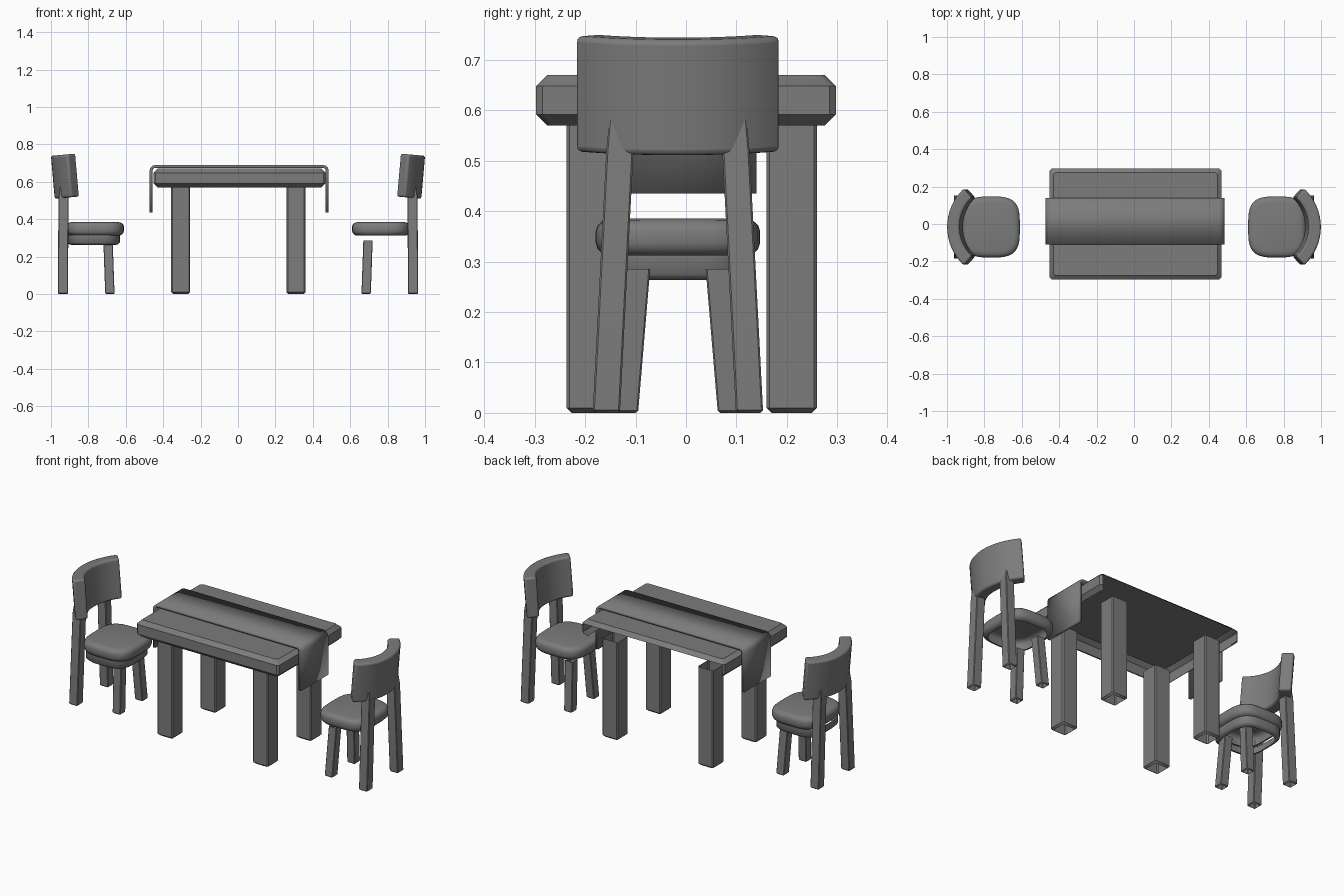
import bpy, bmesh, math
from mathutils import Vector

if "Cube" in bpy.data.objects:
    bpy.data.objects.remove(bpy.data.objects["Cube"])

# Dark grey used on every part
GREY = bpy.data.materials.new("dark_grey")
GREY.diffuse_color = (0.2, 0.2, 0.2, 1)
GREY.use_nodes = True
GREY.node_tree.nodes["Principled BSDF"].inputs["Base Color"].default_value = GREY.diffuse_color

def finish(name, bm, angle=50, flip_check=True):
    if flip_check:
        bmesh.ops.recalc_face_normals(bm, faces=bm.faces)
    me = bpy.data.meshes.new(name)
    bm.to_mesh(me)
    bm.free()
    me.materials.append(GREY)
    ob = bpy.data.objects.new(name, me)
    bpy.context.collection.objects.link(ob)
    bpy.ops.object.select_all(action='DESELECT')
    ob.select_set(True)
    bpy.context.view_layer.objects.active = ob
    bpy.ops.object.shade_smooth_by_angle(angle=math.radians(angle))
    return ob

def loft(rings, cap=False):
    """Skin a stack of closed rings, open at the bottom."""
    bm = bmesh.new()
    rows = [[bm.verts.new(p) for p in r] for r in rings]
    n = len(rows[0])
    for a, b in zip(rows, rows[1:]):
        for i in range(n):
            j = (i + 1) % n
            bm.faces.new((a[i], a[j], b[j], b[i]))
    if cap:
        bm.faces.new(rows[-1])
    return bm

def box_ring(cx, cy, z, hx, hy, c):
    pts = [(hx, hy - c), (hx - c, hy), (c - hx, hy), (-hx, hy - c),
           (-hx, c - hy), (c - hx, -hy), (hx - c, -hy), (hx, c - hy)]
    return [(cx + x, cy + y, z) for x, y in pts]

def leg(name, bottom, top, size, tip=None):
    """Square leg between two points, small chamfers, open ends, optional narrowed tip."""
    a, b, h = Vector(bottom), Vector(top), size / 2
    e = size * 0.1
    foot = a.lerp(b, e / (b.z - a.z))
    rings = [box_ring(*a, h - e, h - e, e * 0.6),
             box_ring(*foot, h, h, e * 0.6),
             box_ring(*b, h, h, e * 0.6)]
    if tip:
        rings.append(box_ring(*tip, h * 0.55, h * 0.55, e * 0.4))
    finish(name, loft(rings), 35)

def cushion_ring(cx, cy, z, hx, hy, n=40, p=3.4):
    out = []
    for i in range(n):
        t = 2 * math.pi * i / n
        c, s = math.cos(t), math.sin(t)
        out.append((cx + hx * math.copysign(abs(c) ** (2 / p), c),
                    cy + hy * math.copysign(abs(s) ** (2 / p), s), z))
    return out

# Table top: chamfered shell, open underneath and along the rear side
slab = loft([box_ring(0.008, 0, z, 0.46 - i, 0.297 - i, 0.012)
             for z, i in ((0.57, 0.022), (0.592, 0), (0.648, 0), (0.67, 0.022))], cap=True)
bmesh.ops.recalc_face_normals(slab, faces=slab.faces)
gone = [f for f in slab.faces if f.normal.y > 0.6 and f.normal.z < 0.2
        and abs(f.normal.x) < 0.3]
bmesh.ops.delete(slab, geom=gone, context='FACES')
finish("table_top", slab, 35, flip_check=False)

# Table legs
for x in (-0.307, 0.31):
    for y in (-0.187, 0.21):
        leg("table_leg", (x, y, 0), (x, y, 0.575), 0.1)

# Table runner draped over both ends
half = [(-0.479, 0.435), (-0.479, 0.66)]
half += [(-0.449 - 0.03 * math.cos(t), 0.66 + 0.03 * math.sin(t))
         for t in (math.radians(d) for d in (30, 60, 90))]
profile = half + [(-x, z) for x, z in reversed(half)]
bm = bmesh.new()
rows = [[bm.verts.new((0.006 + x, y, z)) for x, z in profile] for y in (-0.11, 0.14)]
for i in range(len(profile) - 1):
    bm.faces.new((rows[0][i], rows[0][i + 1], rows[1][i + 1], rows[1][i]))
runner = finish("table_runner", bm, 20, flip_check=False)
solid = runner.modifiers.new("thickness", 'SOLIDIFY')
solid.thickness = 0.016
solid.offset = -1

CY = -0.016

def chair(s):
    # Seat cushion
    prof = [(0.312, 0.028), (0.315, 0.014), (0.325, 0.004), (0.337, 0), (0.36, 0),
            (0.372, 0.004), (0.381, 0.014), (0.385, 0.03)]
    finish("seat", loft([cushion_ring(s * 0.764, CY, z, 0.154 - i, 0.163 - i)
                         for z, i in prof], cap=True))
    # Ring under the seat, present on the left chair only
    if s < 0:
        finish("seat_apron", loft([cushion_ring(s * 0.772, CY, z, 0.14 - i, 0.148 - i)
                                   for z, i in ((0.263, 0.022), (0.265, 0.01),
                                                (0.275, 0), (0.315, 0))]))
    # Splayed legs
    for m in (-1, 1):
        leg("front_leg", (s * 0.685, CY + m * 0.104, 0), (s * 0.695, CY + m * 0.08, 0.285), 0.05)
        leg("back_leg", (s * 0.936, CY + m * 0.142, 0), (s * 0.933, CY + m * 0.115, 0.52), 0.054,
            (s * 0.932, CY + m * 0.117, 0.625))
    # Curved backrest, leaning outward
    R, T, H, A, N = 0.28, 0.066, 0.23, math.radians(47), 16
    angs = [-A + 2 * A * i / N for i in range(N + 1)]
    plan = [(R * math.cos(t) - R, R * math.sin(t)) for t in angs]
    plan += [((R - T) * math.cos(t) - R, (R - T) * math.sin(t)) for t in reversed(angs)]
    ct, st = math.cos(math.radians(5)), math.sin(math.radians(5))
    rings = [[(s * (0.98 + x * ct + h * st), CY + y, 0.51 - x * st + h * ct)
              for x, y in plan] for h in (0, H)]
    bm = loft(rings, cap=True)
    bm.verts.ensure_lookup_table()
    bm.faces.new([bm.verts[i] for i in range(len(plan))])
    back = finish("backrest", bm, 40)
    bev = back.modifiers.new("soft_edges", 'BEVEL')
    bev.width = 0.011
    bev.segments = 3
    bev.limit_method = 'ANGLE'
    bev.angle_limit = math.radians(50)

for side in (-1, 1):
    chair(side)
